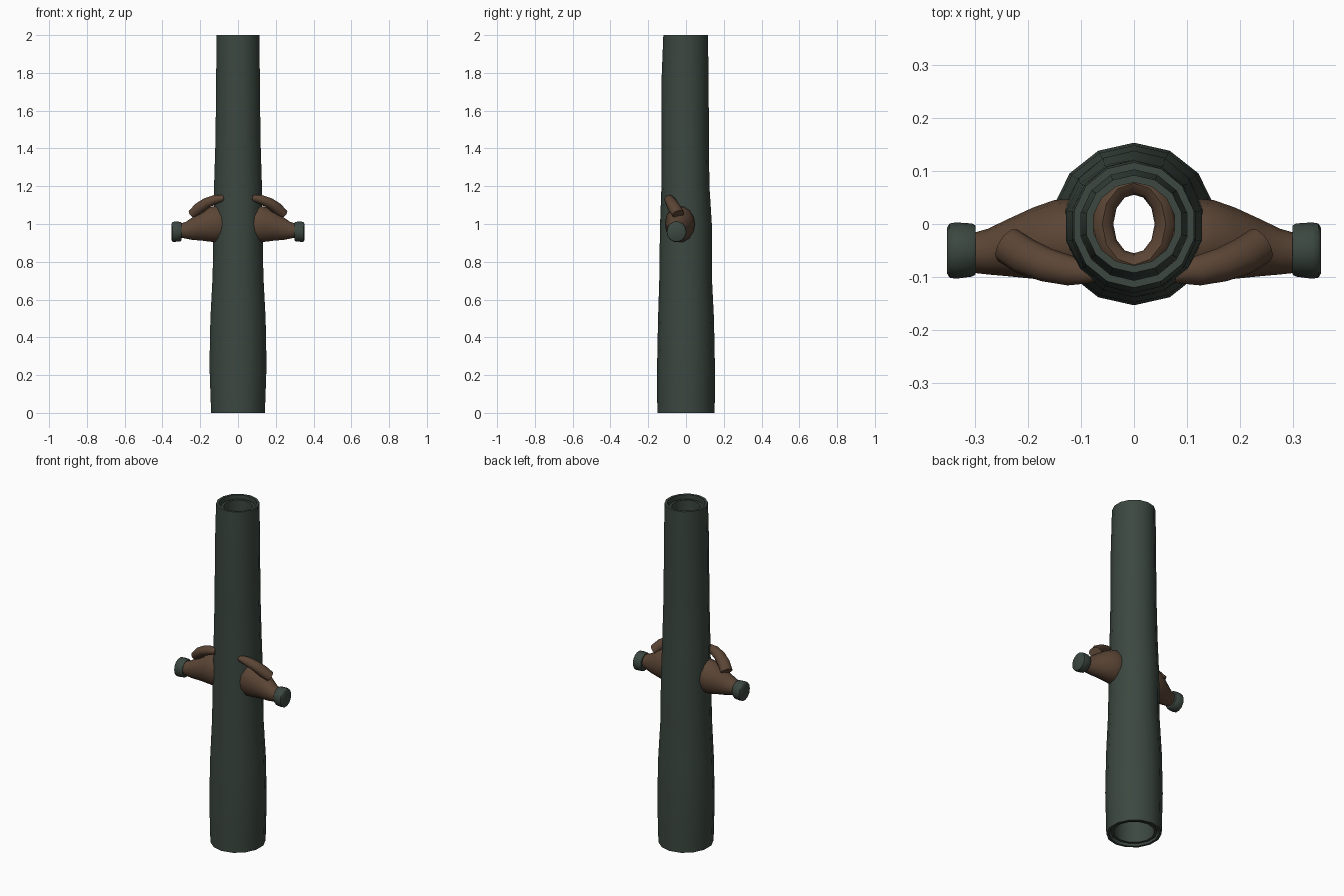
import bpy, math
from mathutils import Vector

if "Cube" in bpy.data.objects:
    bpy.data.objects.remove(bpy.data.objects["Cube"])


def material(name, rgb):
    m = bpy.data.materials.new(name)
    m.diffuse_color = (*rgb, 1)
    m.use_nodes = True
    m.node_tree.nodes["Principled BSDF"].inputs["Base Color"].default_value = m.diffuse_color
    return m


GREEN = material("dark_green", (0.045, 0.064, 0.052))
BROWN = material("brown", (0.105, 0.06, 0.036))


def loft(name, rings, mat, caps=True, loop=False):
    """Skin a list of equal-sized point rings."""
    n, k = len(rings[0]), len(rings)
    verts = [p for r in rings for p in r]
    faces = []
    for i in range(k if loop else k - 1):
        a, b = i * n, (i + 1) % k * n
        faces += [(a + j, a + (j + 1) % n, b + (j + 1) % n, b + j) for j in range(n)]
    if caps and not loop:
        faces += [tuple(range(n))[::-1], tuple(range((k - 1) * n, k * n))]
    me = bpy.data.meshes.new(name)
    me.from_pydata(verts, [], faces)
    me.materials.append(mat)
    ob = bpy.data.objects.new(name, me)
    bpy.context.collection.objects.link(ob)
    bpy.context.view_layer.objects.active = ob
    ob.select_set(True)
    bpy.ops.object.mode_set(mode='EDIT')
    bpy.ops.mesh.select_all(action='SELECT')
    bpy.ops.mesh.normals_make_consistent(inside=False)
    bpy.ops.object.mode_set(mode='OBJECT')
    bpy.ops.object.shade_smooth_by_angle(angle=math.radians(45))
    ob.select_set(False)
    return ob


def angles(n):
    return [2 * math.pi * j / n for j in range(n)]


def hollow_tube(name, profile, wall):
    """Profile entries are z, x radius, y radius, y shift."""
    def ring(z, rx, ry, y):
        return [(rx * math.sin(a), y + ry * math.cos(a), z) for a in angles(14)]
    outer = [ring(*p) for p in profile]
    inner = [ring(z, rx - wall, ry - wall, y) for z, rx, ry, y in reversed(profile)]
    loft(name, outer + inner, GREEN, loop=True)


def sweep(name, path, radii, mat, n=10):
    """Round tube following a path."""
    pts = [Vector(p) for p in path]
    rings = []
    for i, p in enumerate(pts):
        t = (pts[min(i + 1, len(pts) - 1)] - pts[max(i - 1, 0)]).normalized()
        u = t.cross(Vector((0, 0, 1))).normalized()
        v = u.cross(t)
        ru, rv = radii[i]
        rings.append([p + u * ru * math.cos(a) + v * rv * math.sin(a) for a in angles(n)])
    loft(name, rings, mat)


def side_loft(name, sections, mat, s):
    """Sections along x: x, y centre, z centre, y radius, z radius."""
    rings = [[(s * x, y + ry * math.cos(a), z + rz * math.sin(a)) for a in angles(14)]
             for x, y, z, ry, rz in sections]
    loft(name, rings, mat)


# outer pole and its inner lining
hollow_tube("pole", [
    (0, .146, .152, 0), (.25, .155, .153, 0), (.5, .150, .148, 0),
    (.72, .138, .139, -.002), (.98, .133, .138, 0), (1.2, .130, .127, -.003),
    (1.45, .122, .125, -.004), (1.75, .119, .125, -.005), (2, .116, .118, -.002)], .014)
hollow_tube("pole_lining", [
    (.01, .125, .125, 0), (.5, .122, .122, 0), (.9, .108, .108, 0),
    (1.2, .1, .1, 0), (1.98, .092, .092, 0)], .014)

for s, side in ((1, "right"), (-1, "left")):
    # palm tapering into the wrist
    side_loft("hand_" + side, [
        (.06, -.03, 1.0, .065, .085), (.11, -.032, 1.0, .080, .098),
        (.15, -.031, .998, .076, .094), (.19, -.036, .99, .067, .080),
        (.24, -.045, .976, .053, .062), (.275, -.052, .967, .043, .046),
        (.31, -.055, .965, .036, .036)], BROWN, s)
    # sleeve cuff
    side_loft("cuff_" + side, [
        (.298, -.049, .961, .046, .048), (.305, -.049, .96, .050, .053),
        (.335, -.050, .959, .053, .055), (.347, -.050, .958, .051, .053),
        (.352, -.050, .958, .043, .045)], GREEN, s)
    # thumb lying on the palm
    sweep("thumb_" + side,
          [(s * .075, -.093, 1.138), (s * .12, -.088, 1.130), (s * .165, -.077, 1.112),
           (s * .205, -.061, 1.083), (s * .238, -.04, 1.052)],
          [(.018, .016), (.028, .025), (.032, .028), (.035, .031), (.035, .027)], BROWN)
    # fingers curled inside the pole
    for f in range(4):
        z = .925 + .05 * f
        arc = [math.radians(-90 + 30 * i) for i in range(7)]
        sweep(f"finger_{side}_{f + 1}",
              [(s * .06 * math.cos(a), .077 * math.sin(a), z) for a in arc],
              [(.021, .026)] * 7, BROWN, 8)
